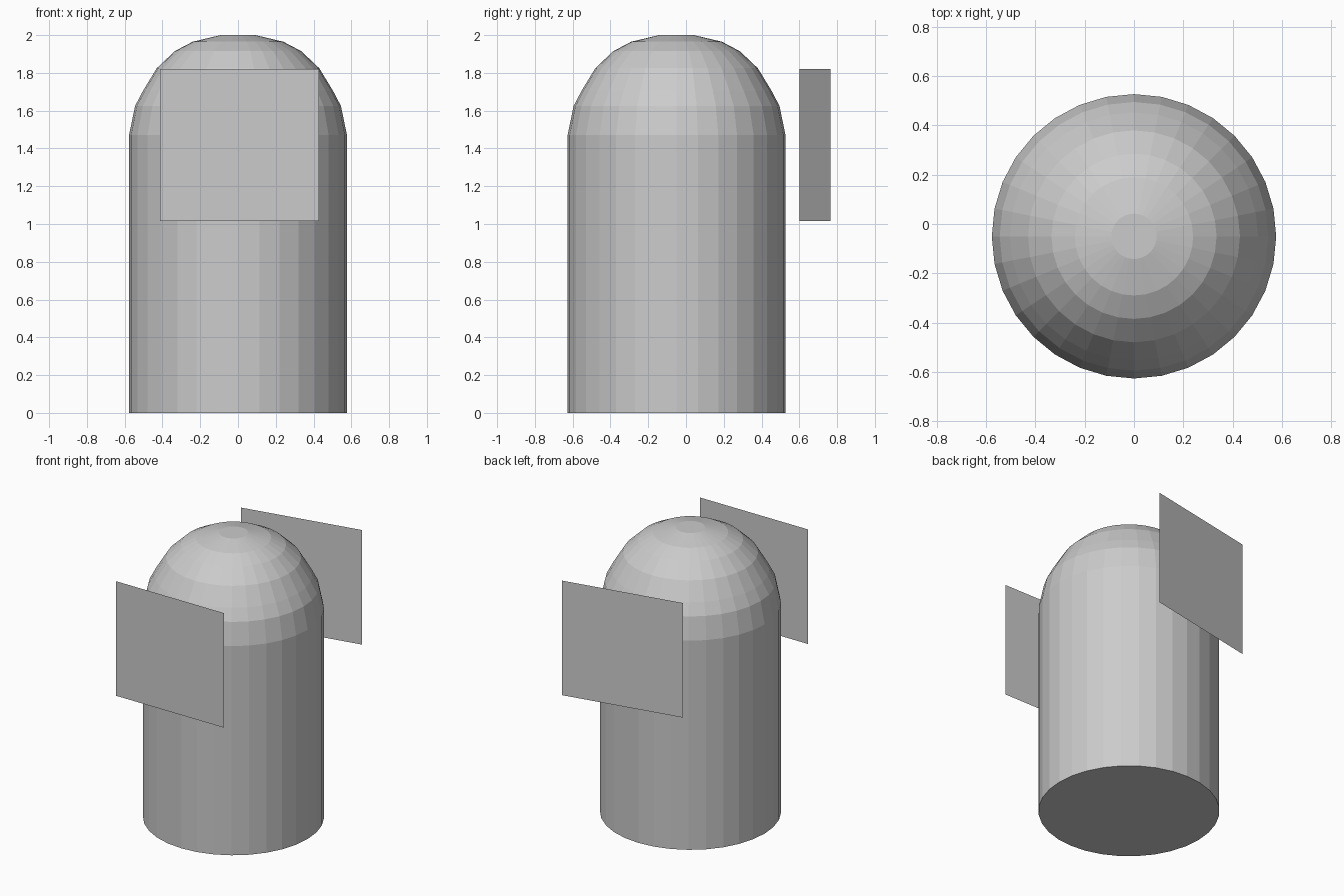
import bpy, bmesh
from math import sin, cos, tau

if "Cube" in bpy.data.objects:
    bpy.data.objects.remove(bpy.data.objects["Cube"])

SIDES = 32
CENTRE_Y = -0.05


def make_object(name, bm):
    mesh = bpy.data.meshes.new(name)
    bm.to_mesh(mesh)
    bm.free()
    obj = bpy.data.objects.new(name, mesh)
    bpy.context.collection.objects.link(obj)
    return obj


def lathe(name, profile):
    """Revolve (radius, z) points round a vertical axis and cap both ends."""
    bm = bmesh.new()
    rings = [[bm.verts.new((r * cos(tau * i / SIDES),
                            CENTRE_Y + r * sin(tau * i / SIDES), z))
              for i in range(SIDES)] for r, z in profile]
    for low, high in zip(rings, rings[1:]):
        for i in range(SIDES):
            j = (i + 1) % SIDES
            bm.faces.new((low[i], low[j], high[j], high[i]))
    bm.faces.new(rings[0][::-1])
    bm.faces.new(rings[-1])
    return make_object(name, bm)


def panel(name, start, end, bottom=1.015, top=1.82):
    """Thin upright sheet between two plan points."""
    bm = bmesh.new()
    corners = [(*start, bottom), (*end, bottom), (*end, top), (*start, top)]
    bm.faces.new([bm.verts.new(c) for c in corners])
    return make_object(name, bm)


# Straight cylinder with a faceted dome and small flat top
lathe("domed_body", [(0.577, 0), (0.577, 1.47), (0.545, 1.625), (0.503, 1.705),
                     (0.43, 1.825), (0.335, 1.915), (0.24, 1.965), (0.092, 2.0)])

# Floating sheets: front one square on, back one slightly turned
panel("front_panel", (-0.412, -0.765), (0.428, -0.765))
panel("back_panel", (0.428, 0.765), (-0.398, 0.60))
